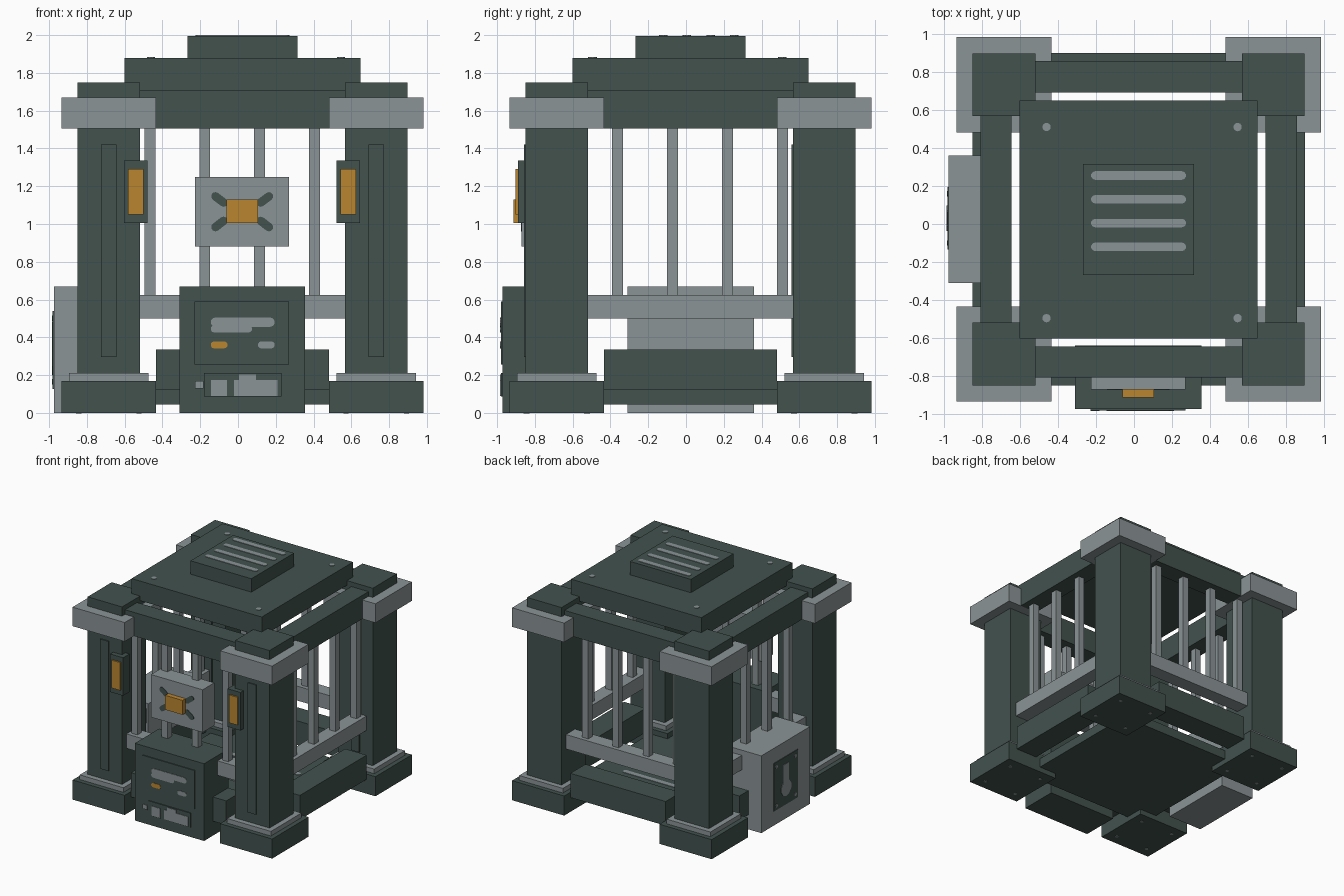
import bpy, bmesh, math
from mathutils import Vector, Matrix

cube = bpy.data.objects.get("Cube")
if cube:
    bpy.data.objects.remove(cube, do_unlink=True)

C = 0.024          # centre of the square frame on x and y
POST = 0.708       # post distance from that centre


def material(name, rgb):
    m = bpy.data.materials.new(name)
    m.use_nodes = True
    color = (*rgb, 1)
    m.diffuse_color = color
    m.node_tree.nodes["Principled BSDF"].inputs["Base Color"].default_value = color
    return m


DARK = material("dark green grey", (0.054, 0.084, 0.076))
LIGHT = material("light steel grey", (0.258, 0.296, 0.305))
AMBER = material("amber", (0.491, 0.235, 0.03))


def finish(name, bm, mat):
    bmesh.ops.recalc_face_normals(bm, faces=bm.faces)
    mesh = bpy.data.meshes.new(name)
    bm.to_mesh(mesh)
    bm.free()
    mesh.materials.append(mat)
    ob = bpy.data.objects.new(name, mesh)
    bpy.context.collection.objects.link(ob)
    return ob


def box(name, mat, x, y, z):
    """Box from (low, high) ranges."""
    lo, hi = Vector((x[0], y[0], z[0])), Vector((x[1], y[1], z[1]))
    bm = bmesh.new()
    bmesh.ops.create_cube(bm, size=1)
    for v in bm.verts:
        v.co = (lo + hi) / 2 + Vector([a * b for a, b in zip(v.co, hi - lo)])
    return finish(name, bm, mat)


def square(name, mat, x, y, half, z):
    return box(name, mat, (x - half, x + half), (y - half, y + half), z)


# Each facing gives the plate's across, up and outward directions
FACING = {
    "front": ((1, 0, 0), (0, 0, 1), (0, -1, 0)),
    "right": ((0, -1, 0), (0, 0, 1), (-1, 0, 0)),
    "top": ((1, 0, 0), (0, 1, 0), (0, 0, 1)),
    "bottom": ((1, 0, 0), (0, -1, 0), (0, 0, -1)),
}


def plate(name, mat, facing, at, outline, thick=0.005):
    """Thin flat shape lying on a surface."""
    u, v, n = (Vector(d) for d in FACING[facing])
    bm = bmesh.new()
    low = [bm.verts.new(Vector(at) + u * a + v * b) for a, b in outline]
    face = bm.faces.new(low)
    top = bmesh.ops.extrude_face_region(bm, geom=[face])["geom"]
    bmesh.ops.translate(bm, vec=n * thick,
                        verts=[e for e in top if isinstance(e, bmesh.types.BMVert)])
    return finish(name, bm, mat)


def pill(length, width, angle=0, steps=5):
    """Rounded bar outline; equal sides give a disc."""
    r, half = width / 2, (length - width) / 2
    turn = Matrix.Rotation(angle, 2)
    pts = []
    for side in (1, -1):
        for i in range(steps + 1):
            a = math.pi * (i / steps - 0.5)
            pts.append(turn @ Vector((side * (half + r * math.cos(a)), side * r * math.sin(a))))
    return pts if half > 0 else [p for i, p in enumerate(pts) if i % (steps + 1) != steps]


def rect(w, h):
    return [(-w / 2, -h / 2), (w / 2, -h / 2), (w / 2, h / 2), (-w / 2, h / 2)]


# Corner posts with feet, collars, caps and front ribs
for sx, nx in ((-1, "right"), (1, "left")):
    for sy, ny in ((-1, "front"), (1, "back")):
        tag = f"{ny}_{nx}"
        x, y = C + sx * POST, C + sy * POST
        square("foot_" + tag, DARK, x, y, 0.25, (0, 0.17))
        square("collar_" + tag, LIGHT, x, y, 0.21, (0.17, 0.21))
        square("post_" + tag, DARK, x, y, 0.165, (0.21, 1.75))
        square("cap_" + tag, LIGHT, x, y, 0.25, (1.505, 1.67))
        plate("rib_" + tag, DARK, "front", (x, y - 0.165, 0.858), rect(0.08, 1.125), 0.009)
        for bx in (-0.16, 0.16):
            for by in (-0.16, 0.16):
                plate("foot_bolt", LIGHT, "bottom", (x + bx, y + by, 0), pill(0.03, 0.03), 0.002)

# Beams, rails and bars on the four sides
for s, front, side in ((-1, "front", "right"), (1, "back", "left")):
    def span(a, b):
        return tuple(sorted((C + s * a, C + s * b)))

    inner, short = (C - 0.545, C + 0.545), (C - 0.458, C + 0.458)
    for name, mat, along, across, z in (
            ("top_beam", DARK, inner, span(0.667, 0.832), (1.505, 1.71)),
            ("lower_beam", DARK, short, span(0.667, 0.874), (0.125, 0.335)),
            ("rail", LIGHT, inner, span(0.687, 0.812), (0.5, 0.625))):
        box(f"{name}_{front}", mat, along, across, z)
        box(f"{name}_{side}", mat, across, along, z)
    depth = span(0.721, 0.778)
    for i in range(4):
        a, b = -0.467 + 0.291 * i, -0.363 + 0.291 * i
        box(f"bar_{front}_{i}", LIGHT, (a - 0.029, a + 0.029), depth, (0.625, 1.505))
        box(f"bar_{side}_{i}", LIGHT, depth, (b - 0.029, b + 0.029), (0.625, 1.505))

# Floor and stepped roof
square("floor", DARK, C, C, 0.625, (0.045, 0.125))
square("roof", DARK, C, C, 0.625, (1.71, 1.88))
square("roof_step", DARK, C, C, 0.292, (1.88, 1.996))
for i in range(4):
    y = -0.12 + 0.125 * i
    plate("roof_slot", LIGHT, "top", (C, y, 1.996), pill(0.5, 0.045), 0.004)
    plate("floor_slot", LIGHT, "top", (C, y, 0.125), pill(0.8, 0.045), 0.004)
for x in (-0.46, 0.545):
    for y in (-0.495, 0.51):
        plate("roof_bolt", LIGHT, "top", (x, y, 1.88), pill(0.045, 0.045), 0.004)

# Front control box with its screen and lower label
box("control_box", DARK, (-0.31, 0.355), (-0.972, -0.64), (0, 0.67))
plate("screen", DARK, "front", (0.02, -0.972, 0.423), rect(0.5, 0.335), 0.008)
for name, mat, x, z, shape in (
        ("screen_bar", LIGHT, 0.025, 0.48, pill(0.34, 0.05)),
        ("screen_bar_lower", LIGHT, -0.035, 0.445, pill(0.22, 0.04)),
        ("amber_key", AMBER, -0.1, 0.36, pill(0.09, 0.038)),
        ("grey_key", LIGHT, 0.15, 0.36, pill(0.09, 0.038))):
    plate(name, mat, "front", (x, -0.98, z), shape, 0.004)
plate("lower_label", DARK, "front", (0.025, -0.972, 0.148), rect(0.41, 0.125), 0.008)
for x, z, w, h in ((-0.1, 0.132, 0.085, 0.085), (0.095, 0.132, 0.23, 0.085),
                   (0.05, 0.187, 0.09, 0.03), (-0.205, 0.15, 0.045, 0.04)):
    plate("label_mark", LIGHT, "front", (x, -0.98, z), rect(w, h), 0.004)

# Right side box with a dark panel and emblem
box("side_box", LIGHT, (-0.975, -0.645), (-0.31, 0.36), (0, 0.67))
plate("side_panel", DARK, "right", (-0.975, 0.03, 0.333), rect(0.33, 0.415), 0.006)
plate("emblem_stem", LIGHT, "right", (-0.981, 0.03, 0.36), rect(0.07, 0.24), 0.003)
plate("emblem_disc", LIGHT, "right", (-0.981, 0.03, 0.27), pill(0.14, 0.14), 0.004)
for y in (-0.1, 0.16):
    for z in (0.165, 0.5):
        plate("side_bolt", LIGHT, "right", (-0.981, y, z), pill(0.03, 0.03), 0.003)

# Front sign with amber block and four dark marks
box("sign", LIGHT, (-0.227, 0.27), (-0.87, -0.71), (0.88, 1.25))
box("sign_block", AMBER, (-0.06, 0.106), (-0.912, -0.87), (1.005, 1.13))
for sx in (-1, 1):
    for sz in (-1, 1):
        at = (0.022 + sx * 0.12, -0.87, 1.065 + sz * 0.065)
        plate("sign_mark", DARK, "front", at, pill(0.1, 0.045, sx * sz * 0.65), 0.004)

# Lamps on the front posts
for s, name in ((-1, "right"), (1, "left")):
    x = 0.021 + s * 0.563
    box("lamp_case_" + name, DARK, (x - 0.062, x + 0.062), (-0.89, -0.80), (1.005, 1.335))
    box("lamp_glass_" + name, AMBER, (x - 0.041, x + 0.041), (-0.902, -0.87), (1.05, 1.292))
